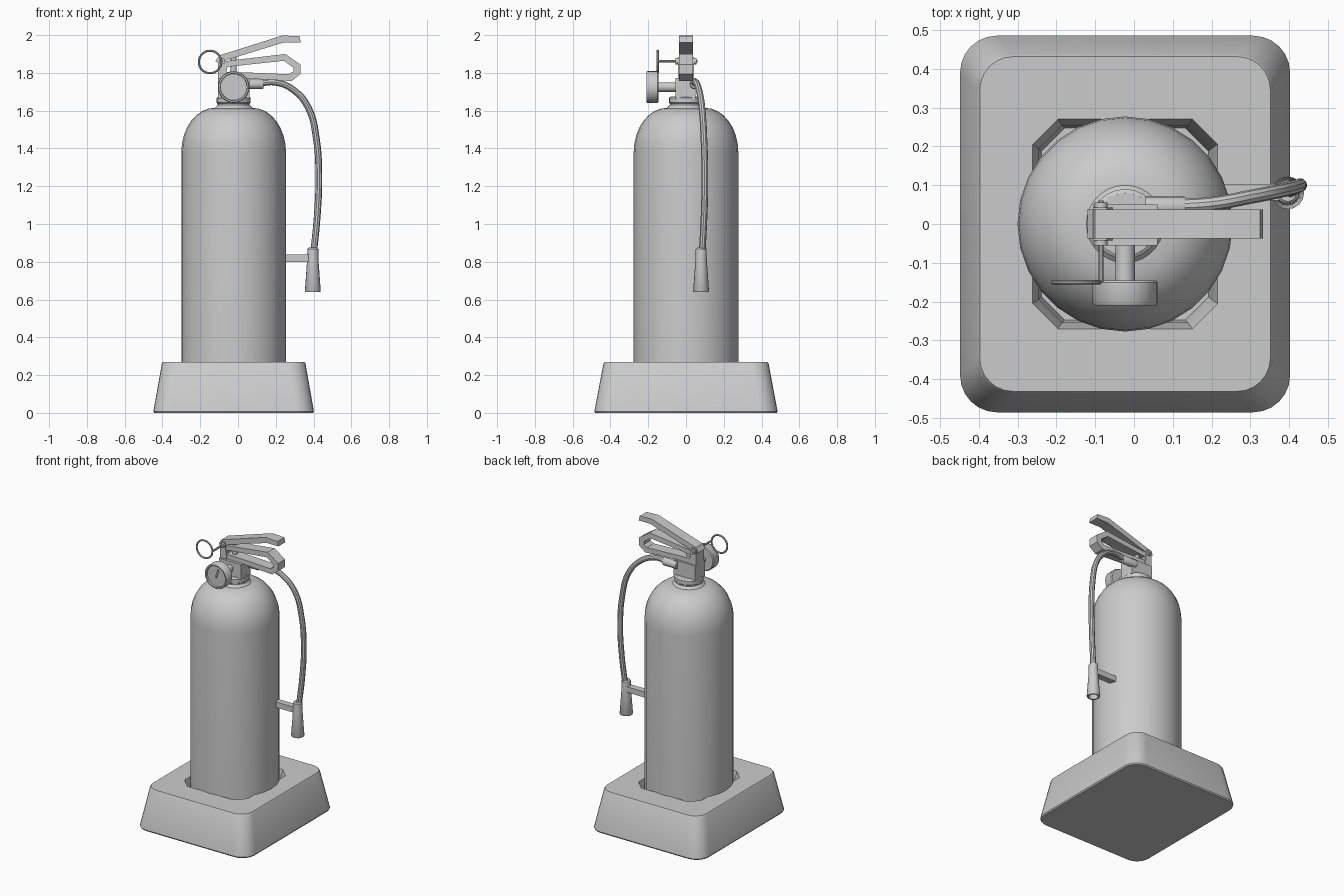
import bpy, bmesh, math
from mathutils import Vector, Matrix

cube = bpy.data.objects.get("Cube")
if cube:
    bpy.data.objects.remove(cube, do_unlink=True)

grey = bpy.data.materials.new("plain_grey")
grey.use_nodes = True
color = (0.6, 0.6, 0.6, 1)
grey.diffuse_color = color
grey.node_tree.nodes["Principled BSDF"].inputs["Base Color"].default_value = color

CX = -0.023  # bottle axis


def finish(name, bm, angle=35):
    """Turn a bmesh into a shaded object."""
    bmesh.ops.recalc_face_normals(bm, faces=bm.faces)
    mesh = bpy.data.meshes.new(name)
    bm.to_mesh(mesh)
    bm.free()
    obj = bpy.data.objects.new(name, mesh)
    bpy.context.collection.objects.link(obj)
    mesh.materials.append(grey)
    bpy.ops.object.select_all(action="DESELECT")
    obj.select_set(True)
    bpy.context.view_layer.objects.active = obj
    bpy.ops.object.shade_smooth_by_angle(angle=math.radians(angle))
    return obj


def loft(name, rings, angle=35):
    """Skin closed rings of equal length and cap both ends."""
    bm = bmesh.new()
    loops = [[bm.verts.new(p) for p in ring] for ring in rings]
    n = len(loops[0])
    for a, b in zip(loops, loops[1:]):
        for i in range(n):
            j = (i + 1) % n
            bm.faces.new((a[i], a[j], b[j], b[i]))
    bm.faces.new(loops[0])
    bm.faces.new(loops[-1])
    return finish(name, bm, angle)


def lathe(name, profile, origin, axis="Z", sides=24, angle=35):
    """Spin (radius, height) points around an axis."""
    turn = {"Z": Matrix(), "X": Matrix.Rotation(math.pi / 2, 4, "Y"),
            "Y": Matrix.Rotation(-math.pi / 2, 4, "X")}[axis]
    rings = []
    for r, h in profile:
        steps = [math.tau * i / sides for i in range(sides)]
        rings.append([Vector(origin) + turn @ Vector((r * math.cos(t), r * math.sin(t), h))
                      for t in steps])
    return loft(name, rings, angle)


def box(name, low, high):
    corners = [(low[0], low[1]), (high[0], low[1]), (high[0], high[1]), (low[0], high[1])]
    return loft(name, [[(x, y, z) for x, y in corners] for z in (low[2], high[2])])


def side_plate(name, outline, y0, y1):
    """Extrude an XZ outline across Y."""
    return loft(name, [[(x, y, z) for x, z in outline] for y in (y0, y1)], 20)


def tube(name, points, radius, cyclic=False):
    """Round tube along a smooth path, converted to mesh."""
    curve = bpy.data.curves.new(name, "CURVE")
    curve.dimensions = "3D"
    curve.bevel_depth = radius
    curve.bevel_resolution = 3
    curve.resolution_u = 5
    curve.use_fill_caps = True
    spline = curve.splines.new("BEZIER")
    spline.bezier_points.add(len(points) - 1)
    spline.use_cyclic_u = cyclic
    for bp, p in zip(spline.bezier_points, points):
        bp.co = p
        bp.handle_left_type = bp.handle_right_type = "AUTO"
    temp = bpy.data.objects.new(name + "_path", curve)
    bpy.context.collection.objects.link(temp)
    bpy.context.view_layer.update()
    mesh = bpy.data.meshes.new_from_object(temp)
    bpy.data.objects.remove(temp, do_unlink=True)
    bm = bmesh.new()
    bm.from_mesh(mesh)
    return finish(name, bm)


def rounded_ring(hx, hy, r, z, arc=True, n=6):
    """Rectangle with rounded or straight-cut corners."""
    ring = []
    for k, (sx, sy) in enumerate([(1, 1), (-1, 1), (-1, -1), (1, -1)]):
        for i in range(n + 1):
            t = i / n
            a = (k + t) * math.pi / 2
            if arc:
                dx, dy = math.cos(a), math.sin(a)
            else:
                a0, a1 = k * math.pi / 2, (k + 1) * math.pi / 2
                dx = (1 - t) * math.cos(a0) + t * math.cos(a1)
                dy = (1 - t) * math.sin(a0) + t * math.sin(a1)
            ring.append((CX + sx * (hx - r) + r * dx, sy * (hy - r) + r * dy, z))
    return ring


# Stand: tapered block with a chamfered socket
loft("stand", [
    rounded_ring(0.42, 0.48, 0.09, 0),
    rounded_ring(0.425, 0.485, 0.095, 0.008),
    rounded_ring(0.38, 0.437, 0.09, 0.262),
    rounded_ring(0.374, 0.431, 0.085, 0.27),
    rounded_ring(0.238, 0.27, 0.065, 0.27, False),
    rounded_ring(0.222, 0.254, 0.06, 0.2, False),
    rounded_ring(0.215, 0.247, 0.06, 0.1, False),
])

# Bottle with domed shoulder
dome = [(0.1 + 0.177 * math.cos(a), 1.38 + 0.235 * math.sin(a))
        for a in [math.pi / 2 * i / 8 for i in range(9)]]
lathe("bottle", [(0.25, 0.1), (0.277, 0.13)] + dome + [(0.085, 1.63), (0.085, 1.65)],
      (CX, 0, 0), sides=28)
lathe("neck_collar", [(0.082, 1.635), (0.09, 1.642), (0.09, 1.668), (0.08, 1.675)],
      (CX, 0, 0))
box("valve_body", (-0.105, -0.055, 1.665), (0.06, 0.05, 1.772))

# Pressure gauge facing front, with recessed dial
gauge = (CX, 0, 1.725)
lathe("gauge_stem", [(0.025, -0.15), (0.025, -0.05)], gauge, "Y", 16)
lathe("gauge_case", [(0.078, -0.145), (0.084, -0.151), (0.084, -0.204), (0.08, -0.21),
                     (0.072, -0.21), (0.07, -0.198)], gauge, "Y", 28)
needle = box("gauge_needle", (-0.005, -0.205, -0.01), (0.005, -0.197, 0.05))
needle.location = gauge
needle.rotation_euler.y = 0.3

# Lower carrying handle: loop with an open grip
outer = [(-0.09, 1.76), (-0.07, 1.862), (0.25, 1.9), (0.33, 1.845), (0.33, 1.793),
         (0.283, 1.757), (0.05, 1.77)]
inner = [(-0.062, 1.805), (-0.055, 1.832), (0.242, 1.864), (0.293, 1.828), (0.293, 1.808),
         (0.27, 1.793), (0.05, 1.802)]
bm = bmesh.new()
loops = [[bm.verts.new((x, y, z)) for x, z in pts]
         for pts, y in [(outer, -0.037), (outer, 0.037), (inner, 0.037), (inner, -0.037)]]
for k in range(4):
    a, b = loops[k], loops[(k + 1) % 4]
    for i in range(len(outer)):
        j = (i + 1) % len(outer)
        bm.faces.new((a[i], a[j], b[j], b[i]))
finish("carry_handle", bm, 20)

# Squeeze lever with its pivot end
side_plate("squeeze_lever", [(-0.12, 1.862), (-0.1, 1.892), (0.235, 1.998), (0.325, 1.994),
                             (0.332, 1.962), (0.245, 1.962), (-0.06, 1.868), (-0.085, 1.84)],
           -0.037, 0.037)
side_plate("lever_bracket", [(-0.105, 1.765), (-0.105, 1.885), (-0.07, 1.885), (-0.055, 1.765)],
           -0.042, 0.042)
lathe("plunger", [(0.016, 1.76), (0.016, 1.885)], (CX, 0, 0), sides=12)

# Safety pin and pull ring
pin = (-0.085, 0, 1.862)
lathe("safety_pin", [(0.007, -0.15), (0.007, 0.06)], pin, "Y", 10)
for name, y in [("front_pivot_cap", -0.055), ("back_pivot_cap", 0.04)]:
    lathe(name, [(0.017, y), (0.017, y + 0.015)], pin, "Y", 12)
ring = [(-0.148 + 0.059 * math.cos(a), -0.15, 1.858 + 0.059 * math.sin(a))
        for a in [math.tau * i / 8 for i in range(8)]]
tube("pull_ring", ring, 0.006, True)

# Hose, fitting, nozzle and bottle clip
lathe("hose_fitting", [(0.026, 0.03), (0.026, 0.128), (0.022, 0.135)],
      (0, 0.045, 1.74), "X", 16)
tube("hose", [(0.1, 0.046, 1.742), (0.2, 0.052, 1.75), (0.3, 0.07, 1.705),
              (0.375, 0.085, 1.61), (0.415, 0.095, 1.45), (0.428, 0.1, 1.25),
              (0.42, 0.096, 1.05), (0.4, 0.085, 0.84)], 0.018)
lathe("nozzle", [(0.022, 0.875), (0.029, 0.868), (0.03, 0.81), (0.042, 0.645), (0.039, 0.64),
                 (0.03, 0.64), (0.026, 0.68)], (0.396, 0.08, 0), sides=16)
box("hose_clip", (0.21, 0.06, 0.8), (0.385, 0.103, 0.838))
